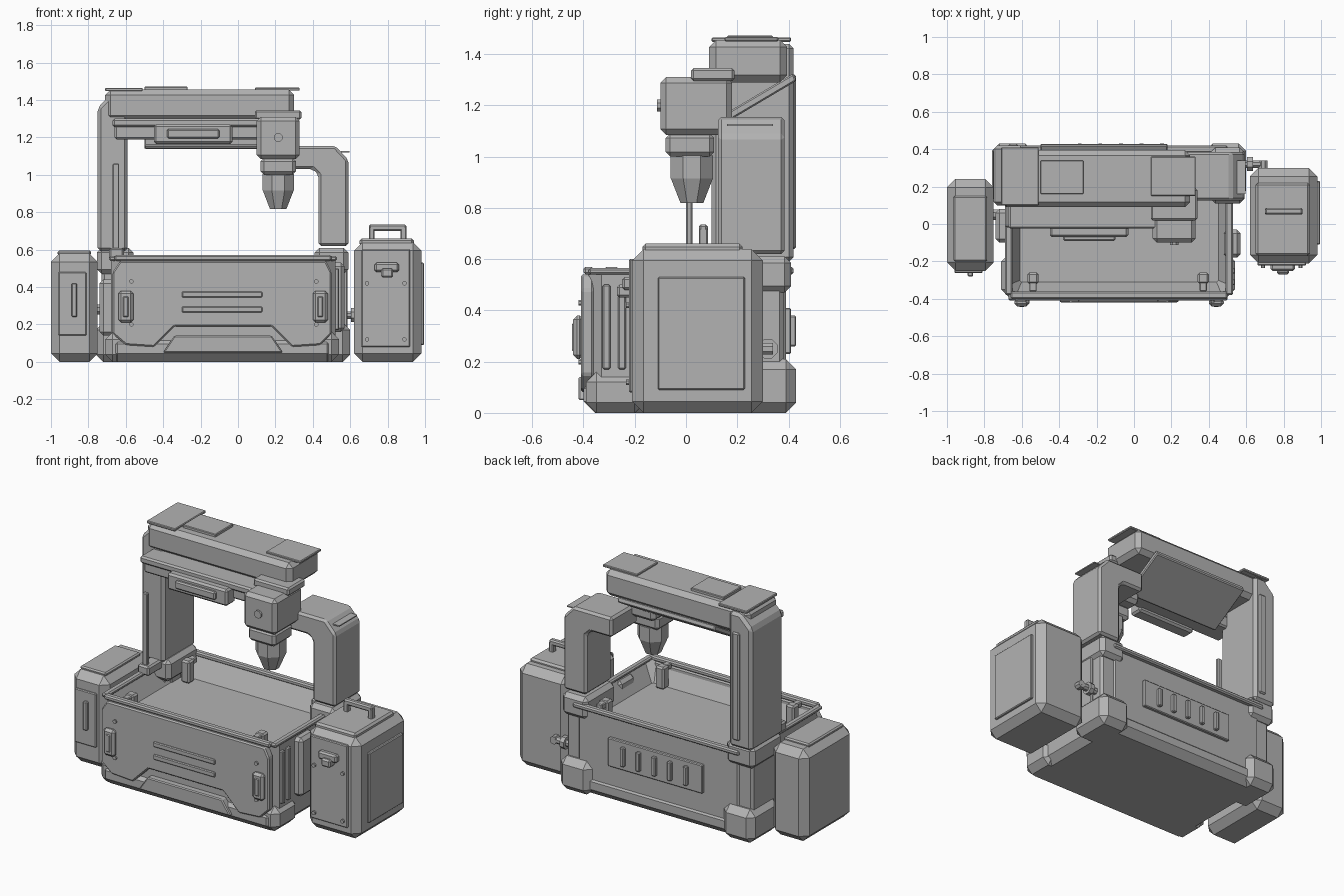
import bpy, bmesh, math
from mathutils import Matrix

cube = bpy.data.objects.get("Cube")
if cube:
    bpy.data.objects.remove(cube, do_unlink=True)

GREY = (.45, .45, .45, 1)
grey = bpy.data.materials.new("machine_grey")
grey.use_nodes = True
grey.diffuse_color = GREY
grey.node_tree.nodes["Principled BSDF"].inputs["Base Color"].default_value = GREY


def finish(name, bm):
    bmesh.ops.recalc_face_normals(bm, faces=bm.faces)
    mesh = bpy.data.meshes.new(name)
    bm.to_mesh(mesh)
    bm.free()
    mesh.materials.append(grey)
    obj = bpy.data.objects.new(name, mesh)
    bpy.context.collection.objects.link(obj)
    return obj


def chamfer(bm, edges, size):
    if size:
        bmesh.ops.bevel(bm, geom=list(edges), offset=size, offset_type='OFFSET',
                        segments=1, affect='EDGES', clamp_overlap=True)


def box_mesh(x, y, z):
    bm = bmesh.new()
    bmesh.ops.create_cube(bm, size=1)
    for v in bm.verts:
        v.co = [lo + (c + .5) * (hi - lo) for c, (lo, hi) in zip(v.co, (x, y, z))]
    return bm


def box(name, x, y, z, bevel=.005):
    bm = box_mesh(x, y, z)
    chamfer(bm, bm.edges, bevel)
    return finish(name, bm)


def prism(name, outline, span, axis="y", bevel=0):
    """Extrude an outline along x or y; the second outline coordinate is height."""
    bm = bmesh.new()
    def place(a, h, depth):
        return (a, depth, h) if axis == "y" else (depth, a, h)
    rings = [[bm.verts.new(place(a, h, d)) for a, h in outline] for d in span]
    count = len(outline)
    for ring in rings:
        bm.faces.new(ring)
    for i in range(count):
        j = (i + 1) % count
        bm.faces.new((rings[0][i], rings[0][j], rings[1][j], rings[1][i]))
    bmesh.ops.recalc_face_normals(bm, faces=bm.faces)
    chamfer(bm, bm.edges, bevel)
    return finish(name, bm)


def drum(name, centre, low, high, depth, axis="Z", sides=8):
    bm = bmesh.new()
    bmesh.ops.create_cone(bm, cap_ends=True, segments=sides, radius1=low, radius2=high, depth=depth)
    turn = Matrix.Rotation(math.pi / sides, 4, "Z")
    if axis != "Z":
        turn = Matrix.Rotation(math.pi / 2, 4, "X" if axis == "Y" else "Y") @ turn
    bm.transform(Matrix.Translation(centre) @ turn)
    return finish(name, bm)


# Base with heavier corner feet
box("base_slab", x=(-.69, .52), y=(-.4, .4), z=(0, .14), bevel=.045)
for side, x in (("left", (.38, .6)), ("right", (-.76, -.54))):
    box(f"{side}_rear_foot", x=x, y=(.14, .43), z=(0, .21), bevel=.04)
for side, x in (("left", (.38, .54)), ("right", (-.71, -.55))):
    box(f"{side}_front_foot", x=x, y=(-.39, -.16), z=(0, .16), bevel=.04)

# Open tub with a sunken floor
bm = box_mesh((-.68, .52), (-.38, .39), (.08, .55))
chamfer(bm, [e for e in bm.edges if abs(e.verts[0].co.z - e.verts[1].co.z) > .1], .05)
top = max(bm.faces, key=lambda f: f.calc_center_median().z)
bmesh.ops.inset_region(bm, faces=[top], thickness=.075)
for v in top.verts:
    v.co.z -= .12
finish("tub", bm)

# Rim rails and corner clips
for name, y in (("front", (-.4, -.36)), ("rear", (.38, .42))):
    box(f"{name}_rim_rail", x=(-.66, .5), y=y, z=(.54, .57), bevel=.008)
for name, x in (("left", (.49, .53)), ("right", (-.69, -.65))):
    box(f"{name}_rim_rail", x=x, y=(-.38, .4), z=(.54, .565), bevel=.008)
for i, (x, y) in enumerate(((-.54, -.29), (.37, -.29), (-.54, .27), (.37, .27))):
    box(f"tub_clip_{i}", x=(x - .03, x + .03), y=(y - .03, y + .03), z=(.43, .57), bevel=.01)
    box(f"tub_clip_arm_{i}", x=(x - .02, x + .02), y=sorted((y, y + math.copysign(.07, y))),
        z=(.53, .565))

# Front panel with a trapezoid kick plate
prism("front_panel", [(-.63, .54), (.47, .54), (.5, .48), (.5, .15), (.44, .09), (.29, .08),
                      (.18, .19), (-.34, .19), (-.45, .08), (-.6, .09), (-.67, .15), (-.67, .48)],
      (-.41, -.36), bevel=.008)
prism("kick_plate", [(-.4, .05), (-.34, .14), (.18, .14), (.24, .05)], (-.42, -.36), bevel=.006)
for z in (.28, .36):
    box("front_slot_bar", x=(-.3, .13), y=(-.42, -.4), z=(z - .016, z + .016))
for side, x in (("left", .44), ("right", -.6)):
    box(f"{side}_panel_handle", x=(x - .04, x + .04), y=(-.44, -.4), z=(.21, .38), bevel=.015)
    box(f"{side}_handle_grip", x=(x - .015, x + .015), y=(-.445, -.43), z=(.24, .35))
    for z in (.2, .43):
        drum("panel_screw", (x * .95, -.41, z), .012, .012, .02, axis="Y")

# Back vents
box("vent_panel", x=(-.4, .26), y=(.38, .41), z=(.23, .41))
for i in range(5):
    x = -.29 + i * .11
    box(f"vent_bar_{i}", x=(x - .014, x + .014), y=(.4, .43), z=(.26, .38))

# Side service posts on the tub
box("left_service_post", x=(.48, .57), y=(-.18, -.03), z=(.16, .53), bevel=.02)
box("right_service_post", x=(-.74, -.66), y=(-.1, .08), z=(.14, .44), bevel=.02)
for y in (-.31, -.25):
    box("side_rib", x=(.51, .54), y=(y - .015, y + .015), z=(.17, .5))

# Small tank on the model's right
box("small_tank", x=(-1, -.75), y=(-.25, .24), z=(0, .58), bevel=.045)
box("small_tank_lid", x=(-.965, -.785), y=(-.2, .15), z=(.57, .595), bevel=.008)
box("small_tank_panel", x=(-.96, -.81), y=(-.262, -.24), z=(.14, .48))
box("small_tank_handle", x=(-.89, -.86), y=(-.28, -.25), z=(.24, .42))
drum("small_tank_pipe", (-.72, .05, .28), .03, .03, .12, axis="X")

# Large cabinet on the model's left
box("cabinet", x=(.62, .98), y=(-.21, .3), z=(0, .64), bevel=.045)
box("cabinet_lid", x=(.65, .94), y=(-.17, .22), z=(.62, .66), bevel=.012)
box("cabinet_door", x=(.66, .92), y=(-.222, -.2), z=(.08, .6))
box("cabinet_side_panel", x=(.97, .995), y=(-.11, .23), z=(.09, .53))
box("cabinet_latch", x=(.73, .86), y=(-.25, -.21), z=(.48, .53), bevel=.01)
box("cabinet_latch_tongue", x=(.765, .83), y=(-.27, -.21), z=(.45, .5), bevel=.01)
for x in (.69, .89):
    for z in (.12, .42):
        drum("door_screw", (x, -.225, z), .012, .012, .02, axis="Y")
for x in (.715, .885):
    box("lid_handle_leg", x=(x - .015, x + .015), y=(.05, .085), z=(.65, .72))
box("lid_handle_grip", x=(.7, .9), y=(.05, .085), z=(.7, .735), bevel=.008)
drum("cabinet_pipe", (.61, .32, .25), .022, .022, .18, axis="X")
drum("pipe_valve", (.62, .32, .25), .04, .04, .03, axis="X")
drum("pipe_elbow", (.69, .3, .25), .025, .025, .08, axis="Y")

# Column supports
for side, x, post in (("left", (.41, .59), (.46, .57)), ("right", (-.755, -.56), (-.73, -.62))):
    box(f"{side}_column_foot", x=x, y=(.11, .41), z=(.47, .61), bevel=.025)
    box(f"{side}_support_post", x=post, y=(.14, .38), z=(.18, .5), bevel=.015)
    box(f"{side}_support_rib", x=(post[0] + .02, post[1] + .015), y=(.2, .3), z=(.18, .5))

# Tall column, top beam and front rail
prism("tall_column", [(-.75, .59), (-.59, .59), (-.59, 1.44), (-.67, 1.44), (-.75, 1.36)],
      (.1, .42), bevel=.018)
box("column_back_rail", x=(-.67, -.62), y=(.4, .43), z=(.64, 1.32), bevel=.008)
box("column_guide_bar", x=(-.67, -.635), y=(0, .025), z=(.57, 1.06))
box("guide_bar_bracket", x=(-.69, -.61), y=(-.02, .13), z=(.55, .61), bevel=.01)
box("top_beam", x=(-.71, .3), y=(.09, .395), z=(1.29, 1.455), bevel=.028)
box("front_rail", x=(-.66, .2), y=(0, .16), z=(1.19, 1.27), bevel=.01)
box("front_rail_cap", x=(-.67, .25), y=(-.025, .16), z=(1.255, 1.3), bevel=.01)
box("display_housing", x=(-.45, -.03), y=(-.07, .02), z=(1.165, 1.27), bevel=.012)
box("display_bar", x=(-.38, -.1), y=(-.09, -.06), z=(1.195, 1.245), bevel=.008)
prism("sloped_brace", [(.14, 1.16), (.16, 1.135), (.43, 1.295), (.42, 1.325)], (-.5, .18), axis="x",
      bevel=.006)
box("beam_plate_end", x=(-.71, -.51), y=(.1, .41), z=(1.448, 1.465), bevel=.004)
box("beam_plate_middle", x=(-.5, -.27), y=(.16, .34), z=(1.45, 1.472), bevel=.004)
box("beam_plate_head", x=(.09, .33), y=(.15, .36), z=(1.45, 1.466), bevel=.004)

# Short bent arm
prism("bent_arm", [(.43, .62), (.59, .62), (.59, 1.08), (.52, 1.155), (.25, 1.155), (.25, 1.03),
                   (.4, 1.03), (.43, 1)], (.125, .385), bevel=.014)
box("arm_seam", x=(.55, .595), y=(.16, .34), z=(1.12, 1.127), bevel=0)

# Tool head
box("head_block", x=(.1, .33), y=(-.1, .18), z=(1.085, 1.31), bevel=.022)
box("head_cap", x=(.09, .34), y=(.02, .19), z=(1.295, 1.345), bevel=.01)
drum("head_knob", (.215, -.1, 1.2), .025, .025, .025, axis="Y")
box("head_collar", x=(.12, .31), y=(-.08, .11), z=(1, 1.09), bevel=.018)
drum("chuck", (.215, .023, .96), .09, .09, .09)
drum("nozzle", (.215, .023, .868), .048, .09, .1)
